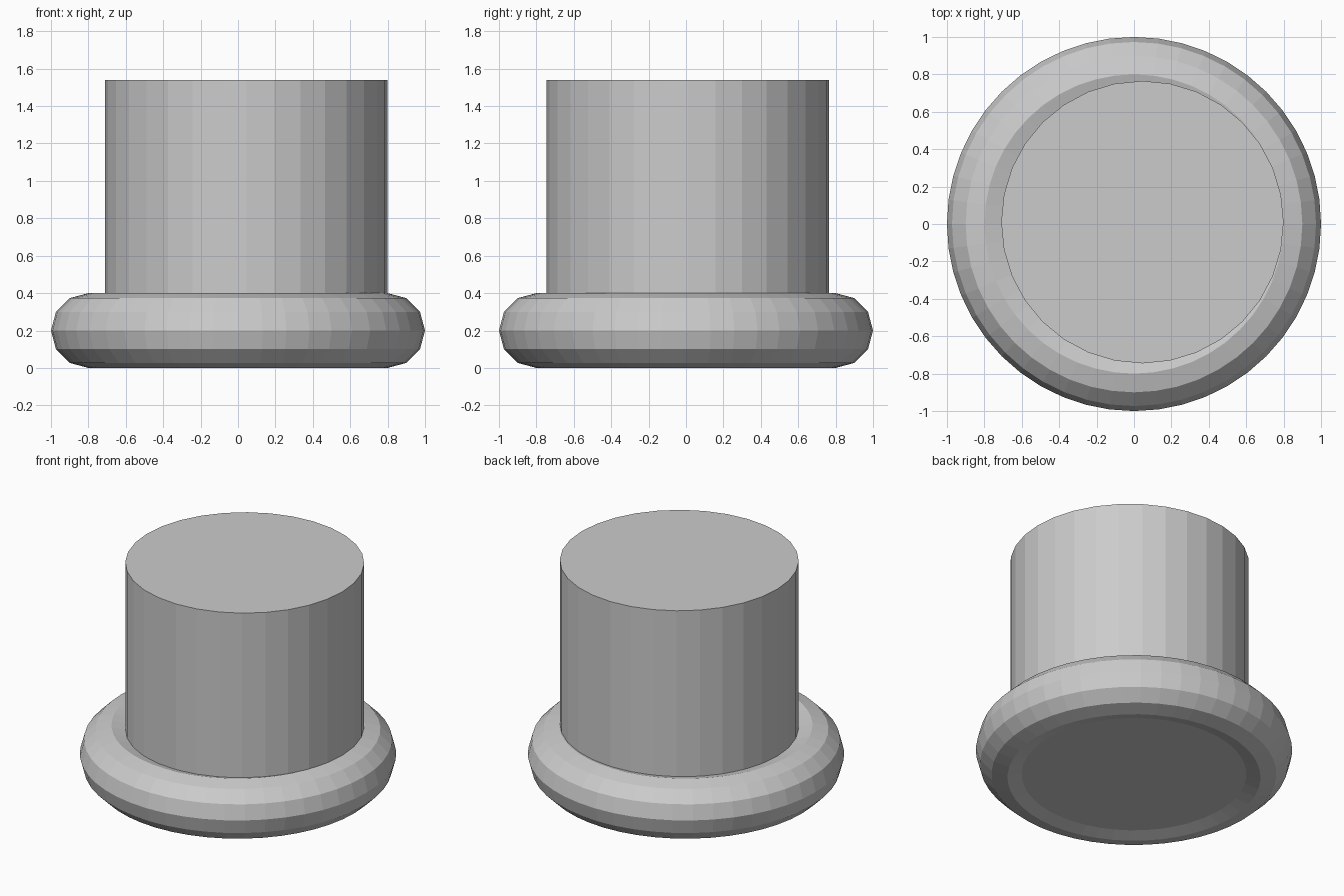
import bpy

if "Cube" in bpy.data.objects:
    bpy.data.objects.remove(bpy.data.objects["Cube"])

# Rounded ring base
bpy.ops.mesh.primitive_torus_add(major_radius=0.8, minor_radius=0.2,
                                 major_segments=48, minor_segments=12,
                                 location=(0, 0, 0.2))
bpy.context.object.name = "ring_base"

# Solid post, slightly off-centre, filling the ring
bottom, top = 0.024, 1.54
bpy.ops.mesh.primitive_cylinder_add(vertices=32, radius=0.755, depth=top - bottom,
                                    location=(0.045, 0.01, (top + bottom) / 2))
bpy.context.object.name = "post"
